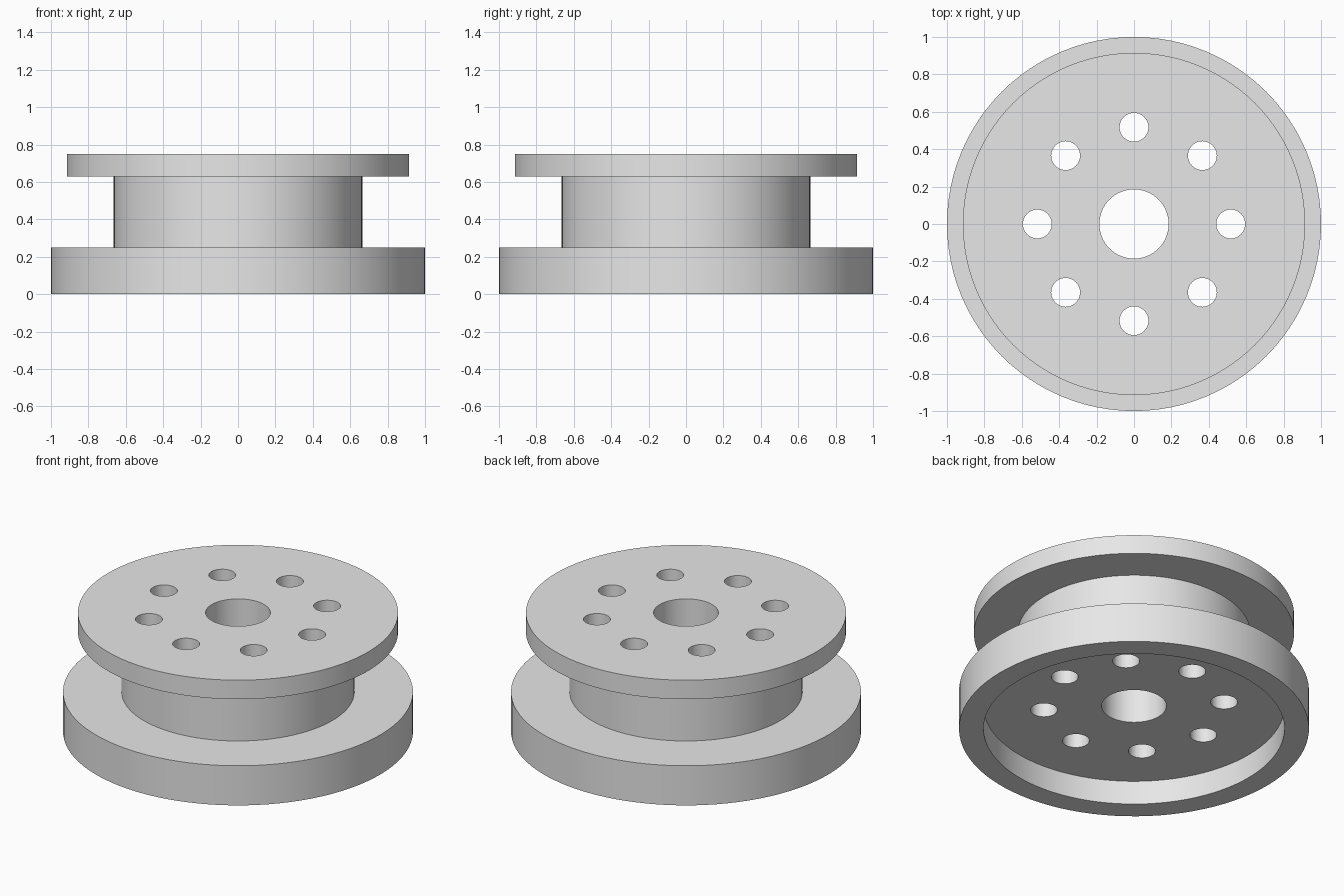
import bpy, bmesh, math
from mathutils import Matrix, Vector

cube = bpy.data.objects.get("Cube")
if cube:
    bpy.data.objects.remove(cube, do_unlink=True)

SEGMENTS = 96
HOLES = 8

# Single grey material
grey = bpy.data.materials.new("light_grey")
grey.use_nodes = True
colour = (0.8, 0.8, 0.8, 1)
grey.diffuse_color = colour
for node in grey.node_tree.nodes:
    if node.type == 'BSDF_PRINCIPLED':
        node.inputs["Base Color"].default_value = colour


def make_object(name, bm):
    bmesh.ops.recalc_face_normals(bm, faces=bm.faces)
    mesh = bpy.data.meshes.new(name)
    bm.to_mesh(mesh)
    bm.free()
    mesh.materials.append(grey)
    obj = bpy.data.objects.new(name, mesh)
    bpy.context.collection.objects.link(obj)
    return obj


# Spool body: closed (radius, height) profile turned about z
bore, recess, rim, core, plate = 0.185, 0.86, 1.0, 0.665, 0.915
profile = [(bore, 0.15), (recess, 0.15), (recess, 0), (rim, 0), (rim, 0.25),
           (core, 0.25), (core, 0.63), (plate, 0.63), (plate, 0.75), (bore, 0.75)]
bm = bmesh.new()
verts = [bm.verts.new((r, 0, z)) for r, z in profile]
edges = [bm.edges.new((a, b)) for a, b in zip(verts, verts[1:] + verts[:1])]
bmesh.ops.spin(bm, geom=verts + edges, cent=(0, 0, 0), axis=(0, 0, 1),
               angle=math.tau, steps=SEGMENTS, use_merge=True)
bmesh.ops.remove_doubles(bm, verts=bm.verts, dist=0.0001)
body = make_object("spool_body", bm)

# Ring of bolt hole cutters
bm = bmesh.new()
for i in range(HOLES):
    spot = Matrix.Rotation(math.tau * i / HOLES, 4, 'Z') @ Vector((0.517, 0, 0.45))
    bmesh.ops.create_cone(bm, cap_ends=True, segments=48, radius1=0.077,
                          radius2=0.077, depth=1, matrix=Matrix.Translation(spot))
cutter = make_object("bolt_hole_cutter", bm)
cutter.hide_render = True

# Drill the holes, then remove the cutter
drill = body.modifiers.new("bolt_holes", 'BOOLEAN')
drill.operation = 'DIFFERENCE'
drill.solver = 'EXACT'
drill.object = cutter
bpy.ops.object.select_all(action='DESELECT')
bpy.context.view_layer.objects.active = body
body.select_set(True)
bpy.ops.object.modifier_apply(modifier=drill.name)
bpy.data.objects.remove(cutter, do_unlink=True)

bpy.ops.object.shade_smooth_by_angle(angle=math.radians(30))
